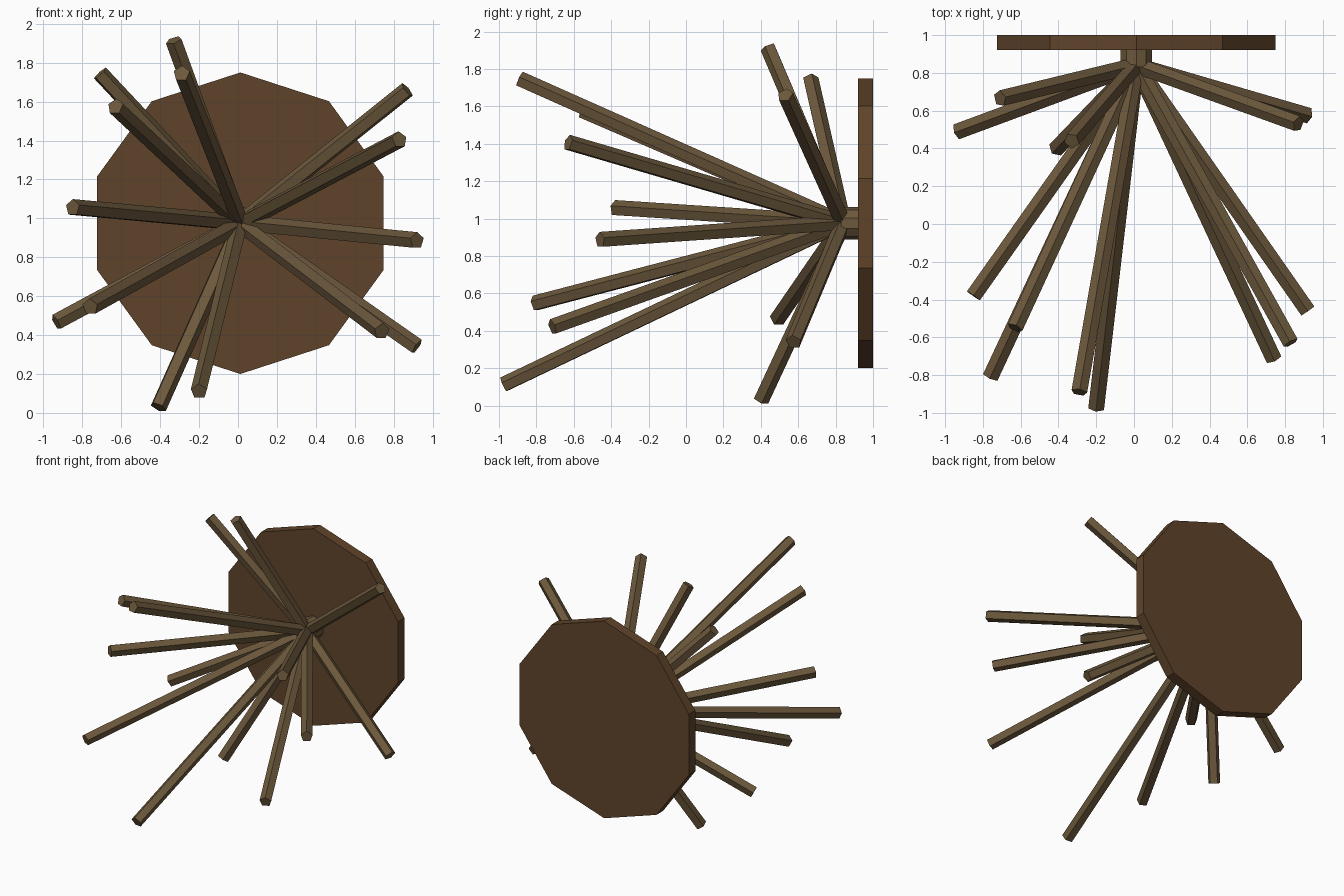
import bpy
from math import pi
from mathutils import Vector, Matrix

if "Cube" in bpy.data.objects:
    bpy.data.objects.remove(bpy.data.objects["Cube"])


def material(name, rgb):
    m = bpy.data.materials.new(name)
    m.diffuse_color = (*rgb, 1)
    m.use_nodes = True
    m.node_tree.nodes["Principled BSDF"].inputs["Base Color"].default_value = m.diffuse_color
    return m


PLATE = material("dark_wood", (0.115, 0.057, 0.023))
STICK = material("light_wood", (0.15, 0.098, 0.045))


def prism(name, start, end, radius, sides, mat):
    """Flat-faced n-sided rod between two points, one corner facing up."""
    a, b = Vector(start), Vector(end)
    axis = (b - a).normalized()
    side = axis.cross(Vector((0, 0, 1))).normalized()
    up = side.cross(axis)
    rot = Matrix((side, up, -axis)).transposed().to_4x4()
    bpy.ops.mesh.primitive_cylinder_add(vertices=sides, radius=radius,
                                        depth=(b - a).length)
    ob = bpy.context.object
    ob.name = name
    ob.matrix_world = Matrix.Translation((a + b) / 2) @ rot
    ob.data.materials.append(mat)
    return ob


# Ten-sided wall plate and its small hub
CX, CZ = 0.012, 0.975
prism("wall_plate", (CX, 1.0, CZ), (CX, 0.92, CZ), 0.775, 10, PLATE)
prism("hub", (CX, 0.93, CZ), (CX, 0.83, CZ), 0.088, 10, STICK)

# Tip centres of the sticks radiating from the hub
tips = [
    (-0.33, 0.44, 1.915), (-0.29, -0.89, 1.745), (-0.71, 0.665, 1.745),
    (-0.63, -0.55, 1.575), (-0.85, -0.38, 1.055), (-0.935, 0.49, 0.465),
    (-0.76, -0.81, 0.545), (-0.41, 0.40, 0.03), (-0.20, -0.975, 0.11),
    (0.92, -0.46, 0.885), (0.74, -0.715, 0.42), (0.92, 0.575, 0.34),
    (0.83, -0.63, 1.405), (0.87, 0.53, 1.66),
]
for i, tip in enumerate(tips):
    prism(f"stick_{i + 1}", (CX, 0.84, CZ), tip, 0.044, 5, STICK)
